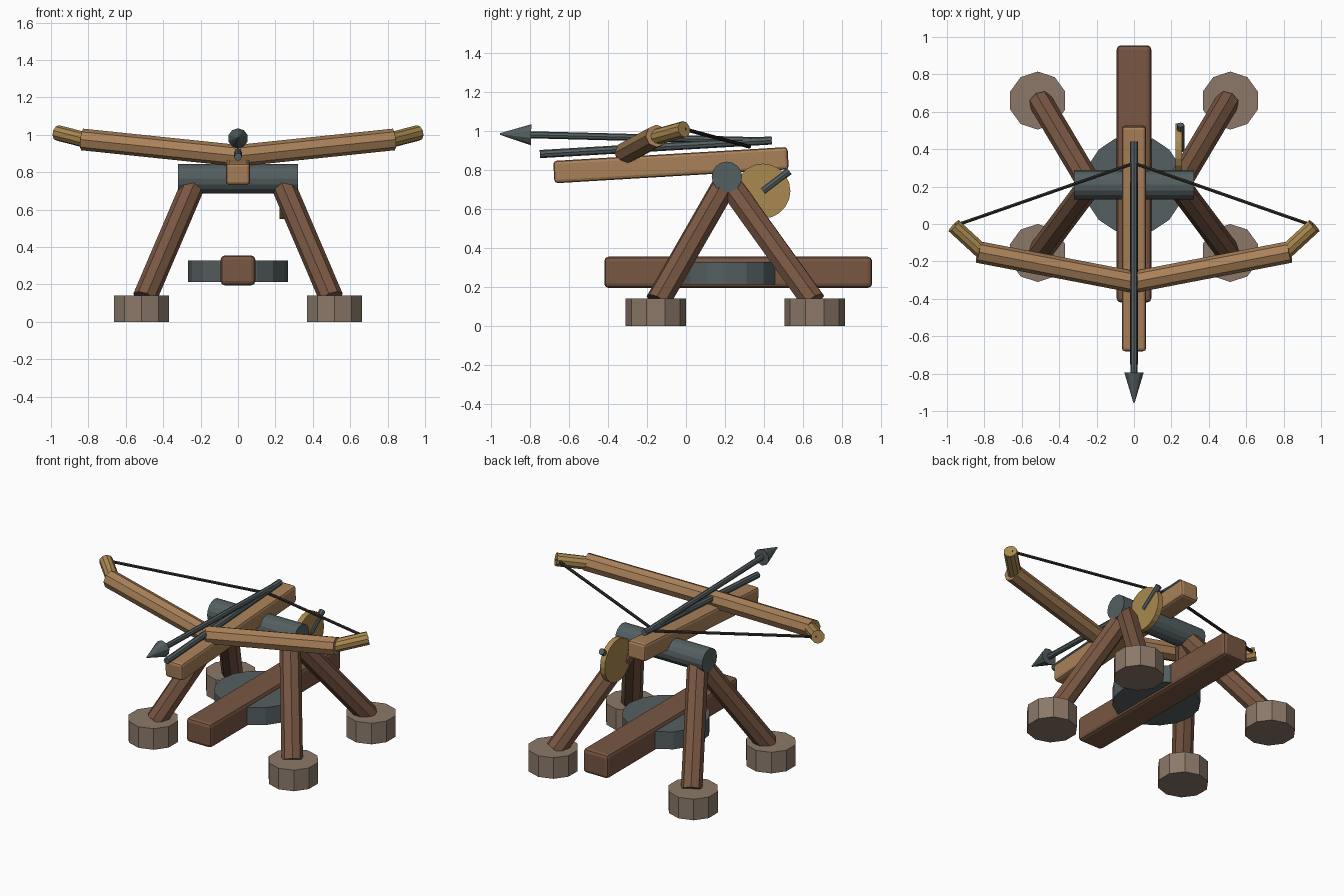
import bpy
from math import radians, pi
from mathutils import Vector

if "Cube" in bpy.data.objects:
    bpy.data.objects.remove(bpy.data.objects["Cube"])


def material(name, r, g, b):
    m = bpy.data.materials.new(name)
    m.diffuse_color = (r, g, b, 1)
    m.use_nodes = True
    m.node_tree.nodes["Principled BSDF"].inputs["Base Color"].default_value = m.diffuse_color
    return m


DARK_WOOD = material("dark_wood", 0.19, 0.095, 0.055)
LIGHT_WOOD = material("light_wood", 0.40, 0.22, 0.10)
STONE = material("stone", 0.26, 0.19, 0.14)
IRON = material("iron", 0.09, 0.115, 0.12)
BRASS = material("brass", 0.40, 0.25, 0.08)
CORD = material("cord", 0.03, 0.025, 0.02)


def finish(name, mat):
    ob = bpy.context.object
    ob.name = name
    ob.data.materials.append(mat)
    return ob


def rod(name, a, b, r, mat, sides=8, r_end=None):
    """Cylinder or cone running from point a to point b."""
    a, b = Vector(a), Vector(b)
    d = b - a
    bpy.ops.mesh.primitive_cone_add(
        vertices=sides, radius1=r, radius2=r if r_end is None else r_end,
        depth=d.length, location=(a + b) / 2,
        rotation=d.to_track_quat('Z', 'Y').to_euler())
    return finish(name, mat)


def beam(name, center, size, mat, bevel, tilt=0):
    """Box with softened edges, tilted about x."""
    bpy.ops.mesh.primitive_cube_add(size=1, location=center)
    ob = finish(name, mat)
    ob.scale = size
    bpy.ops.object.transform_apply(location=False, rotation=False, scale=True)
    ob.rotation_euler.x = tilt
    mod = ob.modifiers.new("soft_edges", 'BEVEL')
    mod.width = bevel
    mod.segments = 2
    return ob


AXLE_Y = 0.21

# Base: long beam with a round iron weight
beam("base_beam", (0, 0.268, 0.275), (0.185, 1.375, 0.16), DARK_WOOD, 0.022)
rod("base_disc", (0, AXLE_Y, 0.212), (0, AXLE_Y, 0.328), 0.266, IRON, 16)

# Four splayed legs on stone feet
for side, sx in (("right", 1), ("left", -1)):
    for end, foot_y, leg_y in (("front", -0.155, -0.145), ("back", 0.66, 0.655)):
        rod(f"{end}_{side}_foot", (sx * 0.515, foot_y, 0),
            (sx * 0.515, foot_y, 0.14), 0.155, STONE, 10)
        rod(f"{end}_{side}_leg", (sx * 0.50, leg_y, 0.125),
            (sx * 0.235, AXLE_Y, 0.745), 0.065, DARK_WOOD, 8)

# Pivot axle
rod("axle", (-0.32, AXLE_Y, 0.765), (0.32, AXLE_Y, 0.765), 0.078, IRON, 16)

# Tilted stock with the rail above it
beam("stock", (0, -0.077, 0.825), (0.13, 1.205, 0.115), LIGHT_WOOD, 0.017, radians(3.4))
rod("rail", (0, -0.75, 0.882), (0, 0.44, 0.952), 0.021, IRON, 8)

# Bow arms, tips and string
for side, sx in (("right", 1), ("left", -1)):
    rod(f"{side}_bow_arm", (0, -0.31, 0.888), (sx * 0.833, -0.15, 0.975),
        0.058, LIGHT_WOOD, 8)
    rod(f"{side}_bow_tip", (sx * 0.80, -0.16, 0.968), (sx * 0.963, -0.01, 1.01),
        0.042, BRASS, 10)
    rod(f"{side}_string", (sx * 0.955, -0.008, 1.01), (0, 0.325, 0.92),
        0.01, CORD, 6)

# Bolt with a conical head
rod("bolt_shaft", (0, 0.44, 0.949), (0, -0.80, 0.981), 0.018, IRON, 8)
rod("bolt_head", (0, -0.795, 0.981), (0, -0.955, 0.985), 0.054, IRON, 10, 0.004)

# Winch wheel and its handle
rod("winch_wheel", (0.222, 0.395, 0.692), (0.257, 0.395, 0.692), 0.141, BRASS, 20)
rod("winch_handle", (0.249, 0.395, 0.692), (0.249, 0.53, 0.795), 0.02, IRON, 8)
